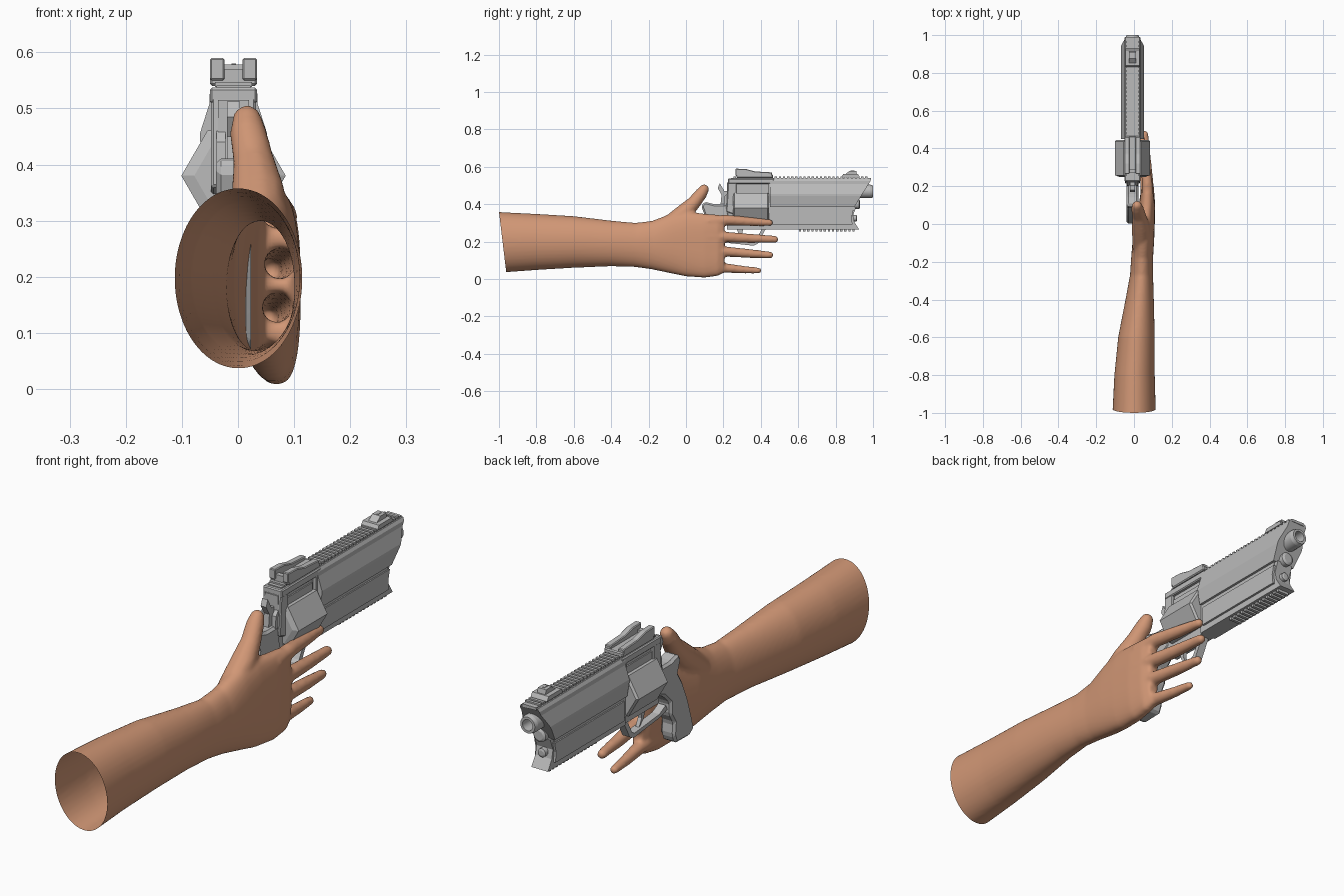
import bpy, bmesh, math
from mathutils import Vector, Matrix

if "Cube" in bpy.data.objects:
    bpy.data.objects.remove(bpy.data.objects["Cube"])


def material(name, rgb):
    m = bpy.data.materials.new(name)
    m.use_nodes = True
    m.diffuse_color = (*rgb, 1)
    m.node_tree.nodes["Principled BSDF"].inputs["Base Color"].default_value = (*rgb, 1)
    return m


SKIN = material("skin", (0.64, 0.31, 0.18))
STEEL = material("grey_metal", (0.5, 0.5, 0.5))
CX = -0.008  # centre plane of the gun


def finish(name, bm, mat, bevel=0.0, smooth=False):
    bmesh.ops.recalc_face_normals(bm, faces=bm.faces[:])
    if bevel:
        bmesh.ops.bevel(bm, geom=bm.edges[:], offset=bevel, segments=1,
                        affect='EDGES', clamp_overlap=True)
    for f in bm.faces:
        f.smooth = smooth
    me = bpy.data.meshes.new(name)
    bm.to_mesh(me)
    bm.free()
    me.materials.append(mat)
    ob = bpy.data.objects.new(name, me)
    bpy.context.collection.objects.link(ob)
    return ob


def loft(bm, rings, caps=True):
    loops = [[bm.verts.new(p) for p in r] for r in rings]
    for a, b in zip(loops, loops[1:]):
        for i in range(len(a)):
            j = (i + 1) % len(a)
            bm.faces.new((a[i], a[j], b[j], b[i]))
    if caps:
        bm.faces.new(loops[0][::-1])
        bm.faces.new(loops[-1])


def plate(name, profile, half, bevel=0.0, x=CX):
    """Side profile (y, z) extruded across x."""
    bm = bmesh.new()
    loft(bm, [[(x + s * half, y, z) for y, z in profile] for s in (-1, 1)])
    return finish(name, bm, STEEL, bevel)


def box(name, half, y0, y1, z0, z1, bevel=0.0, x=CX):
    return plate(name, [(y0, z0), (y1, z0), (y1, z1), (y0, z1)], half, bevel, x)


def extrusion(name, section, y0, front):
    """Mirrored section (half width, z) run along y to a front given by height."""
    sec = [(w, z) for w, z in section] + [(-w, z) for w, z in reversed(section)]
    bm = bmesh.new()
    loft(bm, [[(CX + w, y0, z) for w, z in sec], [(CX + w, front(z), z) for w, z in sec]])
    return finish(name, bm, STEEL)


def lathe(name, outline, z, sides, turn=0.0):
    """Outline (radius, y) turned round a lengthwise axis."""
    bm = bmesh.new()
    angles = [turn + 2 * math.pi * i / sides for i in range(sides)]
    loft(bm, [[(CX + r * math.cos(a), y, z + r * math.sin(a)) for a in angles]
              for r, y in outline])
    ob = finish(name, bm, STEEL, smooth=sides > 12)
    if sides > 12:
        for ed in ob.data.edges:
            ed.use_edge_sharp = abs(ed.vertices[0] - ed.vertices[1]) in (1, sides - 1)
    return ob


def teeth(name, half, y0, y1, z0, z1, step=0.022):
    bm = bmesh.new()
    y = y0
    while y < y1:
        m = Matrix.Translation((CX, y, (z0 + z1) / 2)) @ Matrix.Diagonal(
            (2 * half, step * 0.55, z1 - z0, 1))
        bmesh.ops.create_cube(bm, size=1, matrix=m)
        y += step
    return finish(name, bm, STEEL)


# ---- Arm and hand: overlapping solids fused into one smooth skin ----
bm = bmesh.new()
# y, centre x, centre z, half width, half height, squareness
stations = [
    (-1.06, 0, .195, .117, .166, 2), (-.8, .003, .198, .107, .15, 2),
    (-.6, .013, .198, .097, .138, 2), (-.4, .03, .19, .075, .122, 2),
    (-.27, .04, .182, .061, .118, 2), (-.18, .043, .181, .058, .13, 2.1),
    (-.08, .05, .19, .057, .16, 2.3), (0, .06, .187, .05, .173, 2.5),
    (.1, .069, .178, .043, .171, 2.8), (.17, .071, .18, .036, .163, 3),
    (.205, .071, .183, .022, .148, 3)]


def ring(y, cx, cz, rx, rz, n, count=40):
    pts = []
    for i in range(count):
        a = 2 * math.pi * i / count
        c, s = math.cos(a), math.sin(a)
        pts.append((cx + rx * math.copysign(abs(c) ** (2 / n), c), y,
                    cz + rz * math.copysign(abs(s) ** (2 / n), s)))
    return pts


loft(bm, [ring(*s) for s in stations])
# x, y, z, radius along each digit
digits = {
    "thumb": [(.04, -.12, .265, .05), (.036, -.02, .345, .05), (.028, .04, .405, .038),
              (.018, .08, .455, .034), (.016, .097, .48, .027)],
    "index": [(.073, .12, .307, .034), (.07, .22, .315, .029), (.055, .34, .307, .025),
              (.043, .447, .301, .019)],
    "middle": [(.078, .12, .225, .035), (.075, .22, .224, .029), (.065, .34, .217, .026),
               (.057, .475, .212, .02)],
    "ring": [(.075, .12, .148, .034), (.07, .22, .146, .028), (.06, .34, .136, .025),
             (.052, .45, .128, .019)],
    "little": [(.065, .1, .065, .036), (.06, .2, .06, .027), (.05, .3, .05, .022),
               (.042, .388, .045, .017)]}
for path in digits.values():
    for a, b in zip(path, path[1:]):
        a, b = Vector(a), Vector(b)
        n = max(2, int((b - a).length / 0.008))
        for i in range(n + 1):
            x, y, z, r = a.lerp(b, i / n)
            bmesh.ops.create_icosphere(bm, subdivisions=2, radius=r,
                                       matrix=Matrix.Translation((x, y, z)))
arm = finish("arm_and_hand", bm, SKIN)
rm = arm.modifiers.new("fuse", 'REMESH')
rm.mode = 'VOXEL'
rm.voxel_size = 0.007
sm = arm.modifiers.new("soften", 'SMOOTH')
sm.factor, sm.iterations = 0.5, 8
bpy.context.view_layer.update()
deps = bpy.context.evaluated_depsgraph_get()
fused = bpy.data.meshes.new_from_object(arm.evaluated_get(deps))
arm.modifiers.clear()
# Open, slightly slanted end behind the forearm
bm = bmesh.new()
bm.from_mesh(fused)
bmesh.ops.bisect_plane(bm, geom=bm.verts[:] + bm.edges[:] + bm.faces[:],
                       plane_co=(0, -1, .36), plane_no=(0, -1, -.12), clear_outer=True)
for f in bm.faces:
    f.smooth = True
bm.to_mesh(arm.data)
bm.free()

# ---- Barrel shroud, lug and muzzle ----
extrusion("barrel_shroud", [(.036, .537), (.043, .525), (.043, .508), (.06, .455),
                            (.06, .445), (.05, .385)], .45,
          lambda z: .99 - max(0, .53 - z) * .62)
extrusion("shroud_groove", [(.04, .39), (.04, .368)], .45, lambda z: .89)
lug_front = [(.91, .385), (.893, .34), (.9, .305), (.925, .265)]
plate("barrel_lug", [(.44, .265), (.44, .372)] + lug_front, .036)
for s in (-1, 1):
    plate("lug_side_panel", [(.46, .29), (.46, .368), (.895, .368), (.886, .33), (.89, .29)],
          .006, x=CX + s * .039)
lathe("barrel", [(.036, .88), (.036, .985), (.032, 1), (.022, 1), (.022, .93)], .468, 24)
lathe("lower_tube", [(.027, .85), (.027, .925), (.018, .93)], .4, 20)
lathe("lug_pin", [(.017, .87), (.017, .912), (.01, .915)], .325, 16)

# ---- Frame and cylinder ----
box("top_strap", .042, .225, .47, .508, .537, .004)
plate("rear_frame", [(.215, .36), (.27, .34), (.27, .52), (.225, .52)], .04, .004)
box("frame_core", .028, .22, .47, .265, .515)
box("front_frame", .04, .44, .47, .3, .515)
lathe("cylinder", [(.07, .25), (.093, .258), (.093, .437), (.085, .445)], .38, 6)
box("cylinder_stop", .033, .27, .43, .455, .49)

# ---- Grip, hammer, trigger and guard ----
plate("grip", [(.22, .40), (.15, .4), (.10, .413), (.082, .39), (.1, .34), (.07, .29),
               (.04, .22), (.015, .14), (.0, .085), (.03, .063), (.115, .065), (.13, .1),
               (.125, .15), (.15, .19), (.15, .24), (.19, .28), (.24, .3)], .031, .009)
plate("hammer", [(.23, .40), (.185, .4), (.19, .45), (.17, .485), (.18, .512),
                 (.205, .47), (.23, .47)], .012)
for s in (-1, 1):
    plate("rear_side_plate", [(.2, .36), (.23, .35), (.23, .47), (.205, .44)], .008,
          x=CX + s * .022)
plate("trigger", [(.27, .27), (.29, .22), (.315, .2), (.3, .23), (.305, .27)], .008)
guard = [(.15, .21), (.2, .195), (.27, .188), (.36, .178), (.385, .19), (.43, .275)]
inner = [(.41, .275), (.37, .203), (.355, .195), (.27, .203), (.2, .21), (.16, .23)]
plate("trigger_guard", guard + inner, .016)

# ---- Rails and sights ----
box("top_rail", .03, .24, .99, .53, .541)
teeth("top_rail_teeth", .033, .26, .98, .538, .547)
teeth("bottom_rail_teeth", .026, .61, .9, .254, .268)
box("rear_sight_base", .042, .27, .465, .54, .558, .004)
for s in (-1, 1):
    plate("rear_sight_wing", [(.265, .55), (.265, .59), (.32, .588), (.37, .575),
                              (.46, .57), (.46, .55)], .013, .003, x=CX + s * .029)
box("rear_sight_blade", .018, .27, .29, .55, .57)
plate("front_sight_base", [(.83, .543), (.84, .56), (.92, .56), (.93, .543)], .036)
plate("front_sight_blade", [(.845, .555), (.875, .578), (.91, .578), (.915, .555)], .018)
box("front_sight_post", .004, .88, .9, .57, .58)
